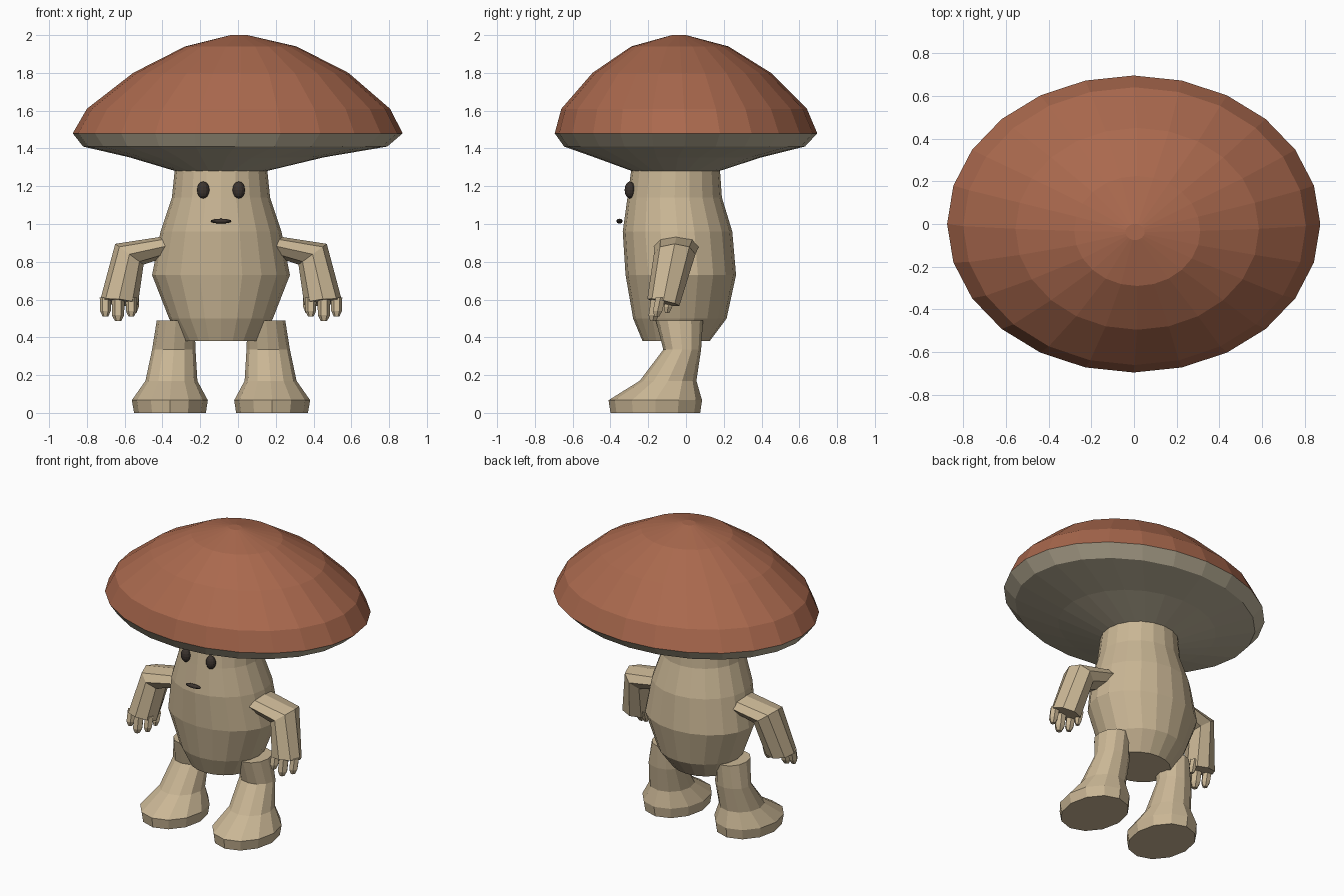
import bpy, bmesh, math
from mathutils import Vector

if "Cube" in bpy.data.objects:
    bpy.data.objects.remove(bpy.data.objects["Cube"])

MID = -0.09  # body symmetry plane, slightly left of the cap centre


def material(name, rgb):
    m = bpy.data.materials.new(name)
    m.diffuse_color = (*rgb, 1)
    m.use_nodes = True
    m.node_tree.nodes["Principled BSDF"].inputs["Base Color"].default_value = m.diffuse_color
    return m


CAP = material("rust cap", (0.40, 0.14, 0.075))
GILL = material("pale gill", (0.49, 0.43, 0.31))
SKIN = material("beige skin", (0.59, 0.47, 0.30))
DARK = material("dark brown", (0.045, 0.034, 0.028))


def ring(center, u, v, n):
    c, u, v = Vector(center), Vector(u), Vector(v)
    return [c + u * math.cos(2 * math.pi * i / n) + v * math.sin(2 * math.pi * i / n) for i in range(n)]


def flat_ring(z, x0, x1, y0, y1, n):
    """Horizontal ellipse filling the given extents."""
    return ring(((x0 + x1) / 2, (y0 + y1) / 2, z), ((x1 - x0) / 2, 0, 0), (0, (y1 - y0) / 2, 0), n)


def loft(name, rings, mats, mirror=False, rule=None):
    bm = bmesh.new()
    loops = [[bm.verts.new(p) for p in r] for r in rings]
    n = len(loops[0])
    for a, b in zip(loops, loops[1:]):
        for i in range(n):
            bm.faces.new((a[i], a[(i + 1) % n], b[(i + 1) % n], b[i]))
    bm.faces.new(loops[0])
    bm.faces.new(loops[-1])
    bmesh.ops.recalc_face_normals(bm, faces=bm.faces)
    if rule:
        for f in bm.faces:
            f.material_index = rule(f)
    return finish(name, bm, mats, mirror)


def finish(name, bm, mats, mirror=False):
    for side in (("right", "left") if mirror else ("",)):
        if side == "left":
            for v in bm.verts:
                v.co.x = 2 * MID - v.co.x
            bmesh.ops.reverse_faces(bm, faces=bm.faces)
        full = f"{side}_{name}".strip("_")
        me = bpy.data.meshes.new(full)
        bm.to_mesh(me)
        for m in mats:
            me.materials.append(m)
        bpy.context.collection.objects.link(bpy.data.objects.new(full, me))
    bm.free()


def ellipsoid(name, center, size, mirror=False):
    bm = bmesh.new()
    bmesh.ops.create_uvsphere(bm, u_segments=12, v_segments=8, radius=1)
    for v in bm.verts:
        v.co = Vector(center) + Vector(v.co[i] * size[i] for i in range(3))
    finish(name, bm, [DARK], mirror)


# Cap: dome above the rim, gills below it
cap = [(1.28, -0.33, 0.15, -0.285, 0.175), (1.353, -0.575, 0.455, -0.485, 0.40),
       (1.41, -0.82, 0.79, -0.645, 0.63), (1.48, -0.875, 0.872, -0.695, 0.695),
       (1.61, -0.80, 0.805, -0.66, 0.64), (1.80, -0.555, 0.585, -0.495, 0.45),
       (1.94, -0.28, 0.31, -0.29, 0.225), (2.0, -0.04, 0.05, -0.075, 0.0)]
loft("cap", [flat_ring(*r, 24) for r in cap], [CAP, GILL],
     rule=lambda f: 0 if f.calc_center_median().z > 1.48 else 1)

# Body: pear-shaped stalk (height, half width, back and front)
body = [(0.38, 0.20, -0.23, 0.125), (0.50, 0.275, -0.28, 0.215), (0.73, 0.365, -0.32, 0.265),
        (0.96, 0.32, -0.335, 0.245), (1.14, 0.26, -0.31, 0.19), (1.285, 0.245, -0.29, 0.18)]
loft("body", [flat_ring(z, MID - w, MID + w, y0, y1, 20) for z, w, y0, y1 in body], [SKIN])

# Legs with broad feet
leg = [(0.0, -0.01, 0.37, -0.40, 0.075), (0.067, -0.02, 0.382, -0.41, 0.085),
       (0.17, 0.035, 0.31, -0.245, 0.055), (0.335, 0.045, 0.275, -0.12, 0.08),
       (0.49, 0.05, 0.25, -0.16, 0.09)]
loft("leg", [flat_ring(*r, 12) for r in leg], [SKIN], mirror=True)

# Arms: shoulder, mitred elbow, tilted wrist
arm = [ring((0.19, -0.05, 0.885), (0.02, 0, 0.05), (0, 0.12, 0), 8),
       ring((0.395, -0.06, 0.84), (0.075, 0, 0.055), (0, 0.11, 0), 8),
       ring((0.45, -0.12, 0.585), (0.10, 0, 0.01), (0, 0.085, -0.018), 8)]
loft("arm", arm, [SKIN], mirror=True)

# Three fingers and a short inner thumb on each hand
for i, (x, y, tip, r) in enumerate([(0.385, -0.165, 0.51, 0.03), (0.455, -0.175, 0.487, 0.034),
                                    (0.522, -0.155, 0.51, 0.03), (0.37, -0.10, 0.53, 0.026)]):
    finger = [ring((x, y + 0.02 - dy, z), (r * k, 0, 0), (0, r * k, 0), 6)
              for dy, z, k in ((0, 0.61, 1), (0.015, tip + 0.03, 0.95), (0.02, tip, 0.5))]
    loft("thumb" if i == 3 else f"finger_{i + 1}", finger, [SKIN], mirror=True)

# Face
ellipsoid("eye", (0.004, -0.297, 1.18), (0.033, 0.028, 0.045), mirror=True)
ellipsoid("mouth", (MID, -0.352, 1.015), (0.056, 0.016, 0.013))
